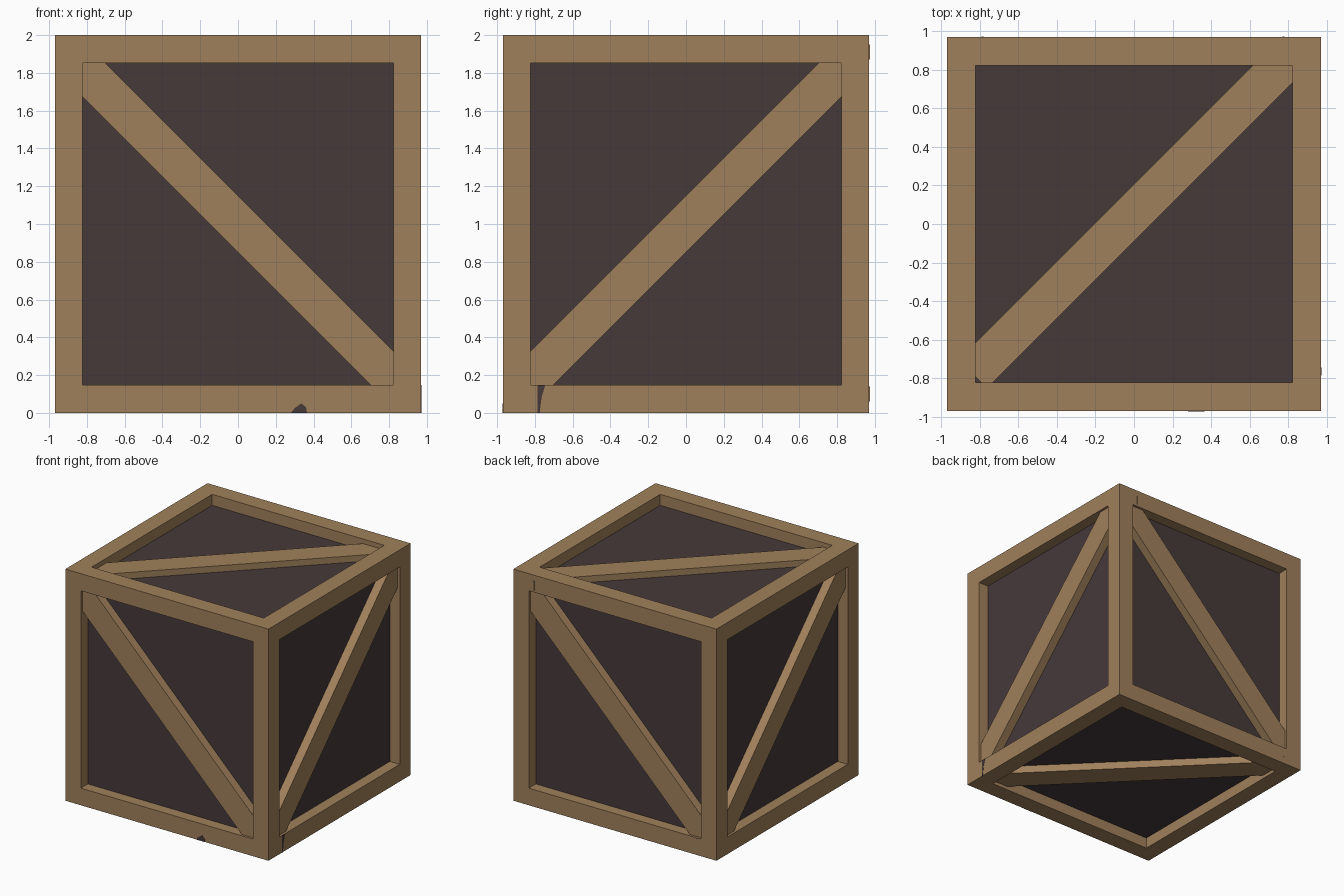
import bpy, bmesh
from mathutils import Vector

if "Cube" in bpy.data.objects:
    bpy.data.objects.remove(bpy.data.objects["Cube"])

W, H = 0.97, 1.0            # half width / half height
RIM, DEPTH = 0.148, 0.095   # frame width and panel recess
CENTER = Vector((0, 0, 1))


def material(name, rgb):
    m = bpy.data.materials.new(name)
    m.diffuse_color = (*rgb, 1)
    m.use_nodes = True
    m.node_tree.nodes["Principled BSDF"].inputs["Base Color"].default_value = m.diffuse_color
    return m


wood = material("light wood", (0.352, 0.216, 0.105))
dark = material("dark panel", (0.062, 0.041, 0.042))


def add_object(name, bm, mats):
    bmesh.ops.recalc_face_normals(bm, faces=bm.faces)
    me = bpy.data.meshes.new(name)
    bm.to_mesh(me)
    bm.free()
    for m in mats:
        me.materials.append(m)
    ob = bpy.data.objects.new(name, me)
    bpy.context.collection.objects.link(ob)
    return ob


def prism(name, pts, u, v, lo, hi, mat):
    """Extrude a flat outline lying on a crate side from depth lo to hi."""
    u, v = Vector(u), Vector(v)
    n = u.cross(v)
    bm = bmesh.new()
    f = bm.faces.new([bm.verts.new(CENTER + u * a + v * b + n * lo) for a, b in pts])
    top = bmesh.ops.extrude_face_region(bm, geom=[f])["geom"]
    bmesh.ops.translate(bm, vec=n * (hi - lo),
                        verts=[g for g in top if isinstance(g, bmesh.types.BMVert)])
    # the starting face is kept by the extrusion only if needed as a cap
    bmesh.ops.holes_fill(bm, edges=bm.edges)
    return add_object(name, bm, [mat])


# Crate body: box with each side inset and sunk to leave the frame
bm = bmesh.new()
bmesh.ops.create_cube(bm, size=2)
for vert in bm.verts:
    vert.co = Vector((vert.co.x * W, vert.co.y * W, vert.co.z * H)) + CENTER
sides = list(bm.faces)
bmesh.ops.inset_individual(bm, faces=sides, thickness=RIM, use_even_offset=True)
for f in bmesh.ops.extrude_discrete_faces(bm, faces=sides)["faces"]:
    f.normal_update()
    bmesh.ops.translate(bm, vec=-f.normal * DEPTH, verts=f.verts)
    f.material_index = 1
add_object("crate_frame_and_panels", bm, [wood, dark])


# Diagonal braces: strip between b = a + hi and b = a - lo, clipped to the opening
def brace(name, u, v, recess, up=0.155, low=0.15, cut=0.0):
    hu = W - RIM
    hv = (H if abs(v[2]) else W) - RIM
    nd = W if abs(v[2]) else H
    pts = [(hu, hu - low), (hu, hv), (hv - up, hv), (-hu, up - hu)]
    pts += [(-hu, cut - hv), (cut - hu, -hv)] if cut else [(-hu, -hv)]
    pts.append((low - hv, -hv))
    prism(name, pts, u, v, nd - DEPTH - 0.01, nd - recess, wood)


# Front and back fall to the right, left and right sides rise to the right
def side_brace(name, u, rising):
    hu, hv, c = W - RIM, H - RIM, 0.15
    s = 1 if rising else -1
    pts = [(hu, hu - c), (hu, hv), (hv - c, hv), (-hu, c - hu), (-hu, -hv), (c - hv, -hv)]
    prism(name, [(s * a, b) for a, b in pts], u, (0, 0, 1),
          W - DEPTH - 0.01, W - 0.02, wood)


side_brace("front_brace", (1, 0, 0), False)
side_brace("back_brace", (-1, 0, 0), False)
side_brace("right_brace", (0, 1, 0), True)
side_brace("left_brace", (0, -1, 0), True)
brace("top_brace", (1, 0, 0), (0, 1, 0), 0.04, 0.205, 0.09, 0.03)
brace("bottom_brace", (1, 0, 0), (0, -1, 0), 0.03)

# Small worn spots: dark chips on front and right, raised splinters on the back
prism("front_chip", [(0.28, -1), (0.365, -1), (0.36, -0.97), (0.335, -0.95), (0.30, -0.975)],
      (1, 0, 0), (0, 0, 1), W - 0.003, W + 0.002, dark)
prism("right_crack", [(-0.785, -1), (-0.775, -1), (-0.765, -0.92), (-0.745, -0.852), (-0.785, -0.852)],
      (0, 1, 0), (0, 0, 1), W - 0.003, W + 0.002, dark)
for label, a, b in (("upper", -0.78, 0.87), ("lower", 0.78, -0.94)):
    prism("back_splinter_" + label, [(a, b), (a + 0.01, b), (a + 0.01, b + 0.08), (a, b + 0.08)],
          (-1, 0, 0), (0, 0, 1), W - 0.003, W + 0.004, wood)
